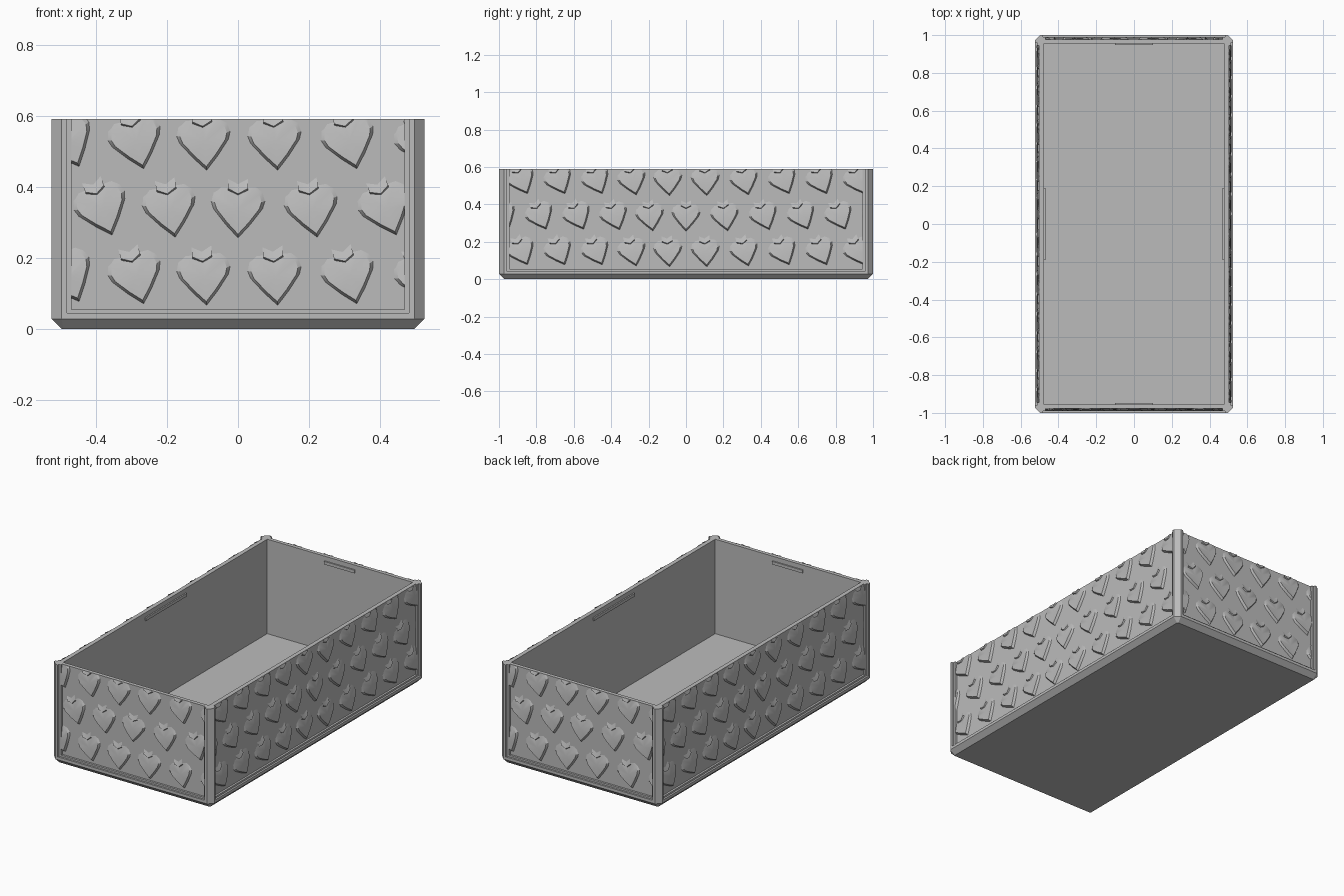
import bpy, bmesh, math
from mathutils import Matrix, Vector

cube = bpy.data.objects.get("Cube")
if cube:
    bpy.data.objects.remove(cube, do_unlink=True)

HX, HY, TOP = 0.525, 1.0, 0.59      # outer half sizes and height
CH, FLOOR = 0.028, 0.03             # chamfer and floor thickness

grey = bpy.data.materials.new("plain grey")
grey.use_nodes = True
grey.diffuse_color = (0.5, 0.5, 0.5, 1)
grey.node_tree.nodes["Principled BSDF"].inputs["Base Color"].default_value = (0.5, 0.5, 0.5, 1)


def finish(name, bm, matrix=None):
    if matrix:
        bm.transform(matrix)
    mesh = bpy.data.meshes.new(name)
    bm.to_mesh(mesh)
    bm.free()
    mesh.materials.append(grey)
    obj = bpy.data.objects.new(name, mesh)
    bpy.context.collection.objects.link(obj)
    return obj


def box(name, lo, hi, matrix=None):
    bm = bmesh.new()
    bmesh.ops.create_cube(bm, size=1)
    lo, hi = Vector(lo), Vector(hi)
    for v in bm.verts:
        v.co = (lo + hi) / 2 + v.co * (hi - lo)
    return finish(name, bm, matrix)


def loft(name, rings):
    """Join closed rings of equal length and cap both ends."""
    bm = bmesh.new()
    loops = [[bm.verts.new(p) for p in ring] for ring in rings]
    n = len(loops[0])
    for a, b in zip(loops, loops[1:]):
        for i in range(n):
            j = (i + 1) % n
            bm.faces.new((a[i], a[j], b[j], b[i]))
    bm.faces.new(loops[0])
    bm.faces.new(loops[-1])
    bmesh.ops.recalc_face_normals(bm, faces=bm.faces)
    return finish(name, bm)


def octagon(hx, hy, c, z):
    pts = []
    for sx, sy in ((1, 1), (-1, 1), (-1, -1), (1, -1)):
        pair = [(sx * hx, sy * (hy - c), z), (sx * (hx - c), sy * hy, z)]
        pts += pair if sx * sy > 0 else pair[::-1]
    return pts


# Base with chamfered lower edge
loft("base", [octagon(HX - CH, HY - CH, 0.006, 0), octagon(HX, HY, CH, CH),
              octagon(HX, HY, CH, FLOOR)])

# Corner posts with a chamfered outer edge
POST = [(0.482, 0.96), (0.482, HY), (HX - CH, HY), (HX, HY - CH), (HX, 0.96)]
for sx, side in ((1, "left"), (-1, "right")):
    for sy, end in ((1, "back"), (-1, "front")):
        loft(f"{end}_{side}_post",
             [[(sx * x, sy * y, z) for x, y in POST] for z in (FLOOR - 0.002, TOP)])

# Half outline of an embossed heart, from notch to tip
HALF = [(0, 0), (0.025, 0.018), (0.05, 0.018), (0.07, 0), (0.077, -0.025),
        (0.07, -0.047), (0.035, -0.092), (0, -0.13)]
HEART = HALF + [(-x, z) for x, z in HALF[-2:0:-1]]
CENTRE = -0.05
RELIEF = 0.013


def rise(z):
    return 0.001 + RELIEF * min(1, max(0, (0.02 - z) / 0.08))


def add_heart(bm, u, z0, wall):
    """A heart flush at its lobes and raised toward its tip, plus a small notch mark."""
    turn = min(abs(u) * 0.9, 0.42)
    c, s = math.cos(turn), math.sin(turn)

    def vert(x, z, d):
        return bm.verts.new((u + x * c - z * s, -wall - d, z0 + x * s + z * c))

    k = 0.86
    outer = [vert(x, z, -0.001) for x, z in HEART]
    inner = [vert(x * k, CENTRE + (z - CENTRE) * k, rise(z)) for x, z in HEART]
    mid = vert(0, CENTRE, rise(CENTRE) * 0.9)
    for i in range(len(HEART)):
        j = (i + 1) % len(HEART)
        bm.faces.new((outer[i], outer[j], inner[j], inner[i]))
        bm.faces.new((inner[i], inner[j], mid))
    # notch mark: a shallow chevron with a steep lower edge
    rows = [[vert(x, z + dz, d) for x, z in ((-0.028, 0.01), (0, -0.005), (0.028, 0.01))]
            for dz, d in ((-0.007, -0.001), (0, 0.009), (0.03, -0.001))]
    for a, b in zip(rows, rows[1:]):
        for i in (0, 1):
            bm.faces.new((a[i], a[i + 1], b[i + 1], b[i]))


def hearts(name, half, wall, matrix):
    bm = bmesh.new()
    count = int(half / 0.2) + 1
    for row in range(3):
        shift = 0 if row == 1 else 0.1
        for i in range(-count - 1, count + 1):
            u = i * 0.2 + shift
            if abs(u) < half + 0.06:
                add_heart(bm, u, 0.195 + row * 0.19, wall)
    # trim to the panel
    for co, no in (((half, 0, 0), (1, 0, 0)), ((-half, 0, 0), (-1, 0, 0)),
                   ((0, 0, TOP), (0, 0, 1)), ((0, 0, 0.05), (0, 0, -1))):
        bmesh.ops.bisect_plane(bm, geom=bm.verts[:] + bm.edges[:] + bm.faces[:],
                               plane_co=co, plane_no=no, clear_outer=True)
    bm.normal_update()
    bmesh.ops.reverse_faces(bm, faces=[f for f in bm.faces if f.normal.y > 0])
    obj = finish(name, bm, matrix)
    bpy.ops.object.select_all(action="DESELECT")
    obj.select_set(True)
    bpy.context.view_layer.objects.active = obj
    bpy.ops.object.shade_smooth_by_angle(angle=math.radians(25))


# Four sides, each made facing the front and turned into place
for k, side in enumerate(("front", "left", "back", "right")):
    short = k % 2 == 0
    edge, half = (HY, 0.468) if short else (HX, 0.944)
    inner = 0.955 if short else 0.477
    grip = 0.1 if short else 0.19
    wall, lip = edge - 0.023, edge - 0.011
    wide = half + 0.016
    turn = Matrix.Rotation(k * math.pi / 2, 4, "Z")
    box(f"{side}_wall", (-wide - 0.004, -wall, FLOOR - 0.002), (wide + 0.004, -inner, TOP), turn)
    box(f"{side}_lower_rail", (-wide, -edge, FLOOR - 0.002), (wide, -inner, 0.045), turn)
    box(f"{side}_lower_lip", (-wide, -lip, 0.04), (wide, -inner - 0.005, 0.055), turn)
    for s in (-1, 1):
        a, b = sorted((s * half, s * (wide + 0.003)))
        box(f"{side}_side_lip", (a, -lip, 0.04), (b, -inner - 0.005, TOP), turn)
    box(f"{side}_inner_ridge", (-grip, -inner - 0.002, 0.545), (grip, -inner + 0.008, 0.563), turn)
    hearts(f"{side}_hearts", half, wall, turn)
